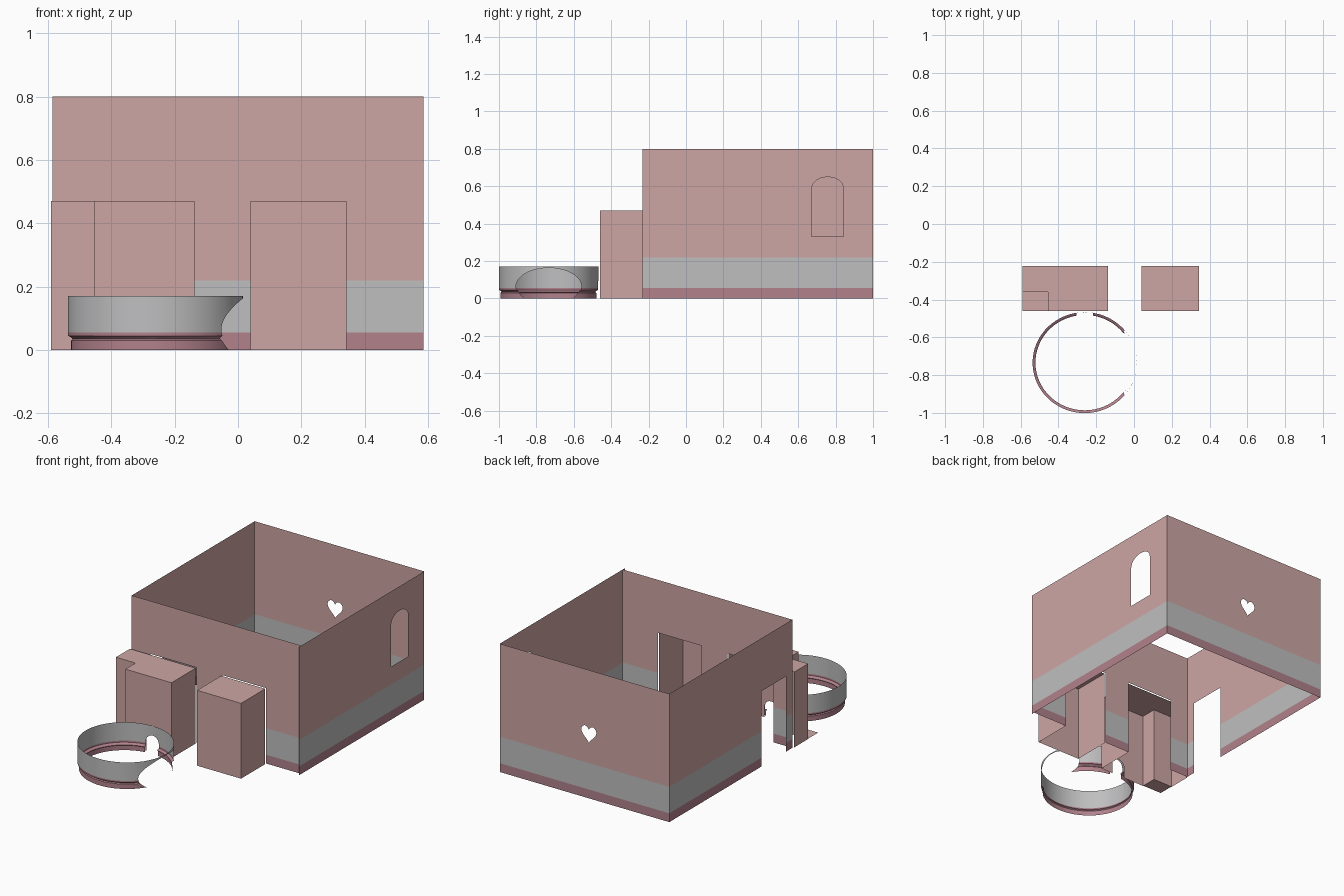
import bpy, bmesh, math
from mathutils import Vector

if "Cube" in bpy.data.objects:
    bpy.data.objects.remove(bpy.data.objects["Cube"])


def material(name, color):
    m = bpy.data.materials.new(name)
    m.diffuse_color = (*color, 1)
    m.use_nodes = True
    m.node_tree.nodes["Principled BSDF"].inputs["Base Color"].default_value = m.diffuse_color
    return m


PINK = material("wall_pink", (0.61, 0.38, 0.37))
GRAY = material("panel_gray", (0.52, 0.52, 0.53))
ROSE = material("base_rose", (0.44, 0.22, 0.26))
BASE_Z, PANEL_Z, WALL_H, BOX_H = 0.055, 0.22, 0.80, 0.47


def arc(cx, cz, rx, rz, a0, a1, n):
    return [(cx + rx * math.cos(a0 + (a1 - a0) * i / n),
             cz + rz * math.sin(a0 + (a1 - a0) * i / n)) for i in range(n + 1)]


def door(a, b, h):
    return [(a, 0), (a, h), (b, h), (b, 0)]


def outline(a, b, h, *notches):
    """Rectangle whose bottom edge carries door-like notches, left to right."""
    return [(a, 0)] + [p for n in notches for p in n] + [(b, 0), (b, h), (a, h)]


def sheet(name, loops, place, mats, band, zcuts=(), ucuts=(), outward=None):
    """Fill flat loops (with holes), slice them, place in space, colour by height."""
    bm = bmesh.new()
    for loop in loops:
        vs = [bm.verts.new((u, v, 0)) for u, v in loop]
        for i in range(len(vs)):
            bm.edges.new((vs[i - 1], vs[i]))
    bmesh.ops.triangle_fill(bm, edges=bm.edges[:], use_beauty=True, normal=(0, 0, 1))
    for cuts, no in ((zcuts, (0, 1, 0)), (ucuts, (1, 0, 0))):
        for c in cuts:
            bmesh.ops.bisect_plane(bm, geom=bm.verts[:] + bm.edges[:] + bm.faces[:],
                                   plane_co=Vector(no) * c, plane_no=no, dist=1e-5)
    for f in bm.faces:
        f.material_index = band(f.calc_center_median().y)
    for v in bm.verts:
        v.co = Vector(place(v.co.x, v.co.y))
    bm.normal_update()
    if outward:
        flip = [f for f in bm.faces if f.normal.dot(outward(f.calc_center_median())) < 0]
        bmesh.ops.reverse_faces(bm, faces=flip)
    me = bpy.data.meshes.new(name)
    bm.to_mesh(me)
    bm.free()
    for m in mats:
        me.materials.append(m)
    ob = bpy.data.objects.new(name, me)
    bpy.context.collection.objects.link(ob)
    return ob


def wall(name, loops, place, out):
    sheet(name, loops, place, [PINK, GRAY, ROSE],
          lambda z: 2 if z < BASE_Z else 1 if z < PANEL_Z else 0,
          zcuts=(BASE_Z, PANEL_Z), outward=lambda c: Vector(out))


def plain(name, loop, place, out):
    sheet(name, [loop], place, [PINK], lambda z: 0, outward=lambda c: Vector(out))


# Room walls
W, FRONT, BACK = 0.585, -0.212, 1.0
heart = []
for i in range(32):
    t = 2 * math.pi * i / 32
    heart.append((-0.03 + 0.00325 * 16 * math.sin(t) ** 3,
                  0.405 + 0.0037 * (13 * math.cos(t) - 5 * math.cos(2 * t)
                                    - 2 * math.cos(3 * t) - math.cos(4 * t))))
window = [(0.672, 0.33), (0.842, 0.33)] + arc(0.757, 0.59, 0.085, 0.06, 0, math.pi, 8)

wall("back_wall", [outline(-W, W, WALL_H), heart], lambda u, v: (u, BACK, v), (0, 1, 0))
wall("right_wall", [outline(-0.232, BACK, WALL_H), window], lambda u, v: (W, u, v), (1, 0, 0))
wall("left_wall", [outline(FRONT, BACK, WALL_H, door(-0.15, 0.09, BOX_H))],
     lambda u, v: (-W, u, v), (-1, 0, 0))
wall("front_wall", [outline(-W, W, WALL_H, door(-0.455, -0.137, BOX_H), door(0.04, 0.343, BOX_H))],
     lambda u, v: (u, FRONT, v), (0, -1, 0))


# Alcove boxes: walls along a plan path plus a roof, open towards the room
def alcove(name, plan, notch=None, notch_side=-1):
    for i in range(len(plan) - 1):
        a, b = Vector((*plan[i], 0)), Vector((*plan[i + 1], 0))
        d = (b - a).normalized()
        ns = (notch,) if i == notch_side else ()
        plain(f"{name}_wall_{i + 1}", outline(0, (b - a).length, BOX_H, *ns),
              lambda u, v, a=a, d=d: a + d * u + Vector((0, 0, v)), (-d.y, d.x, 0))
    plain(name + "_roof", plan, lambda u, v: (u, v, BOX_H), (0, 0, 1))


BX, BF = -0.222, -0.46
alcove("right_alcove", [(0.343, BX), (0.343, BF), (0.04, BF), (0.04, BX)][::-1])
arch = [(0.145, 0)] + arc(0.19, 0.065, 0.045, 0.045, math.pi, 0, 10) + [(0.235, 0)]
small_arch = [(u - 0.19 + 0.19, v) for u, v in arch]
alcove("left_alcove", [(-0.59, BX), (-0.59, -0.36), (-0.455, -0.36), (-0.455, BF),
                       (-0.137, BF), (-0.137, BX)], small_arch, 3)
plain("step_plate", [(-0.59, BF), (-0.455, BF), (-0.455, -0.36), (-0.59, -0.36)],
      lambda u, v: (u, v, 0.002), (0, 0, 1))

# Round pen: flat strip (angle, height) with an oval opening and an arch, then wrapped
CX, CY, RX, RY, RING_H = -0.261, -0.734, 0.276, 0.267, 0.17
a0 = math.asin(0.065 / 0.098)
oval = [(math.asin((y / RY)), max(z, 0)) for y, z in
        arc(0, 0.065, 0.175, 0.098, math.pi + a0, -a0, 40)]
ring_arch = [(math.pi / 2 + (u - 0.19) / RX, v) for u, v in arch]


def wrap(t, z):
    steps = [(0.0, 0.965), (0.03, 0.965), (0.035, 0.945), (0.041, 0.965), (0.045, 1.0), (1, 1.0)]
    k = 1.0
    for (z0, k0), (z1, k1) in zip(steps, steps[1:]):
        if z0 <= z <= z1:
            k = k0 + (k1 - k0) * (z - z0) / (z1 - z0)
            break
    return (CX + RX * k * math.cos(t), CY + RY * k * math.sin(t), z)


ring = sheet("round_pen", [outline(-math.pi, math.pi, RING_H, oval, ring_arch)], wrap,
             [GRAY, ROSE], lambda z: 1 if z < BASE_Z else 0,
             zcuts=(0.03, 0.035, 0.041, 0.045, BASE_Z),
             ucuts=[-math.pi + 2 * math.pi * i / 64 for i in range(1, 64)],
             outward=lambda c: Vector((c.x - CX, c.y - CY, 0)))
bpy.context.view_layer.objects.active = ring
ring.select_set(True)
bpy.ops.object.shade_smooth_by_angle(angle=math.radians(30))
